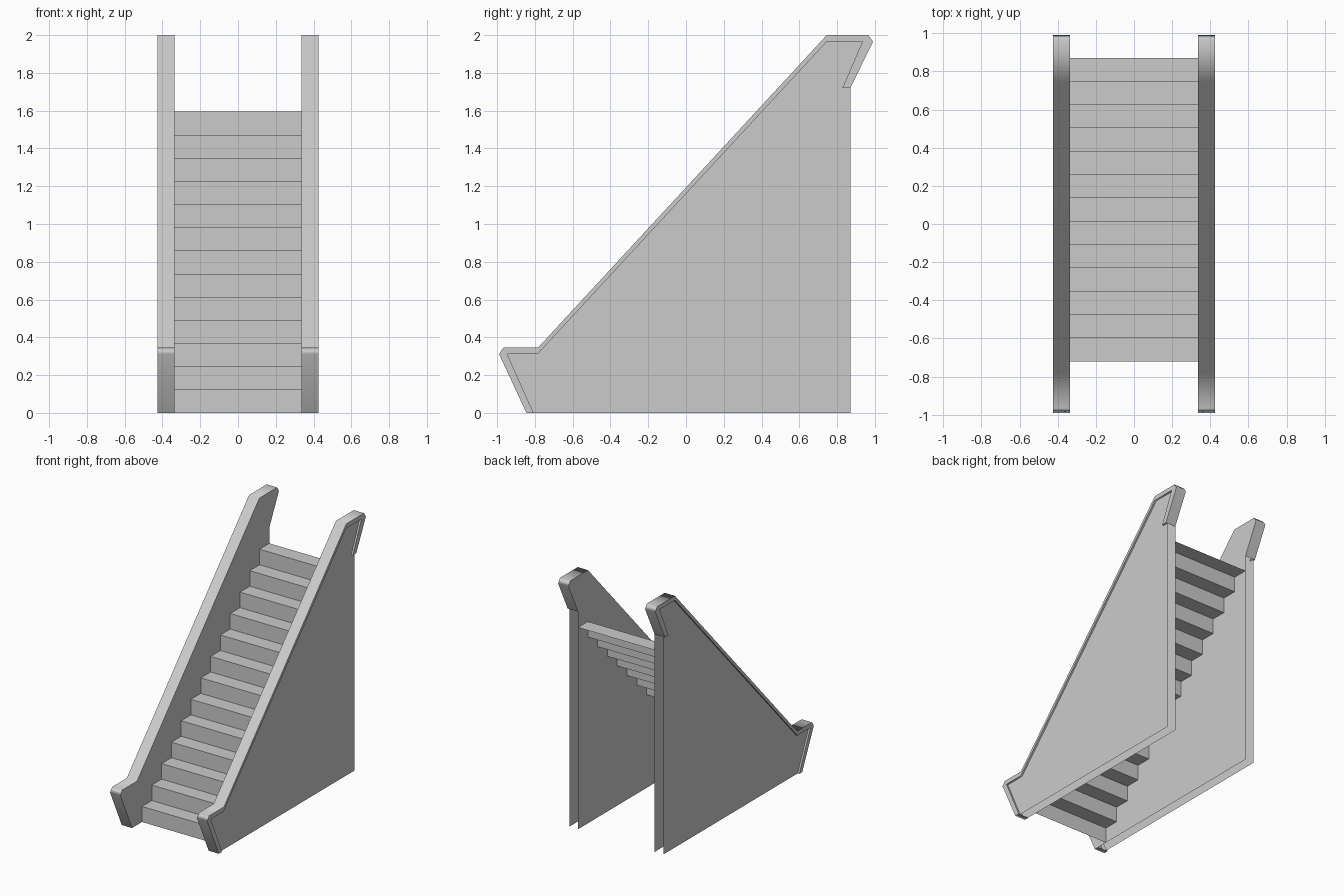
import bpy
import bmesh
import math

cube = bpy.data.objects.get("Cube")
if cube:
    bpy.data.objects.remove(cube, do_unlink=True)

grey = bpy.data.materials.new("plain grey")
grey.use_nodes = True
GREY = (0.6, 0.6, 0.6, 1)
grey.diffuse_color = GREY
grey.node_tree.nodes["Principled BSDF"].inputs["Base Color"].default_value = GREY

INNER_X, PANEL_X, OUTER_X = 0.335, 0.411, 0.425
BACK_Y = 0.87

# Matching (y, z) outlines of the handrail, from front foot to rear end
rail_out = [(-0.845, 0), (-0.99, 0.312), (-0.966, 0.347), (-0.782, 0.347),
            (0.745, 2), (0.966, 2), (0.99, 1.965), (BACK_Y, 1.72)]
rail_in = [(-0.807, 0), (-0.947, 0.312), (-0.947, 0.312), (-0.785, 0.312),
           (0.745, 1.965), (0.934, 1.965), (0.934, 1.965), (0.828, 1.72)]


def make_object(name, faces, mirrored=False):
    """Build an object from polygons, welding shared corners."""
    bm = bmesh.new()
    verts = {}
    for poly in faces:
        corners = list(dict.fromkeys(poly))
        for p in corners:
            if p not in verts:
                verts[p] = bm.verts.new(p)
        if len(corners) > 2:
            bm.faces.new([verts[p] for p in corners])
    mesh = bpy.data.meshes.new(name)
    bm.to_mesh(mesh)
    bm.free()
    mesh.materials.append(grey)
    obj = bpy.data.objects.new(name, mesh)
    bpy.context.collection.objects.link(obj)
    if mirrored:
        obj.modifiers.new("Mirror", "MIRROR").use_mirror_merge = False
    return obj


def at(x, p):
    return (x, *p)


# Handrails: wide outer band, flat rim and the lip around the recessed panel
faces = []
for i in range(len(rail_out) - 1):
    a, b = rail_out[i:i + 2]
    c, d = rail_in[i:i + 2]
    faces.append([at(INNER_X, a), at(OUTER_X, a), at(OUTER_X, b), at(INNER_X, b)])
    faces.append([at(OUTER_X, a), at(OUTER_X, c), at(OUTER_X, d), at(OUTER_X, b)])
    faces.append([at(OUTER_X, c), at(PANEL_X, c), at(PANEL_X, d), at(OUTER_X, d)])
a, c = rail_out[0], rail_in[0]
faces.append([at(INNER_X, a), at(INNER_X, c), at(OUTER_X, c), at(OUTER_X, a)])
a, c = rail_out[-1], rail_in[-1]
faces.append([at(PANEL_X, c), at(PANEL_X, a), at(OUTER_X, a), at(OUTER_X, c)])
rails = make_object("handrails", faces, mirrored=True)

bpy.ops.object.select_all(action="DESELECT")
rails.select_set(True)
bpy.context.view_layer.objects.active = rails
bpy.ops.object.shade_smooth_by_angle(angle=math.radians(70))
weighted = rails.modifiers.new("Weighted normals", "WEIGHTED_NORMAL")
weighted.keep_sharp = True

# Side walls: single sheets, open at the back and underneath
corner = (BACK_Y, 0)
make_object("inner_side_walls",
            [[at(INNER_X, p) for p in rail_out + [corner]]], mirrored=True)
outer = rail_in + [rail_out[-1], corner]
make_object("outer_side_panels",
            [[at(PANEL_X, p) for p in reversed(outer)]], mirrored=True)

# Stairs: a folded sheet of risers and treads
COUNT = 13
START_Y = -0.72
RUN = (BACK_Y - START_Y) / COUNT
RISE = 1.595 / COUNT
path = [(START_Y, 0)]
for i in range(COUNT):
    path.append((START_Y + i * RUN, (i + 1) * RISE))
    path.append((START_Y + (i + 1) * RUN, (i + 1) * RISE))
make_object("stairs", [
    [at(-INNER_X, a), at(INNER_X, a), at(INNER_X, b), at(-INNER_X, b)]
    for a, b in zip(path, path[1:])])
